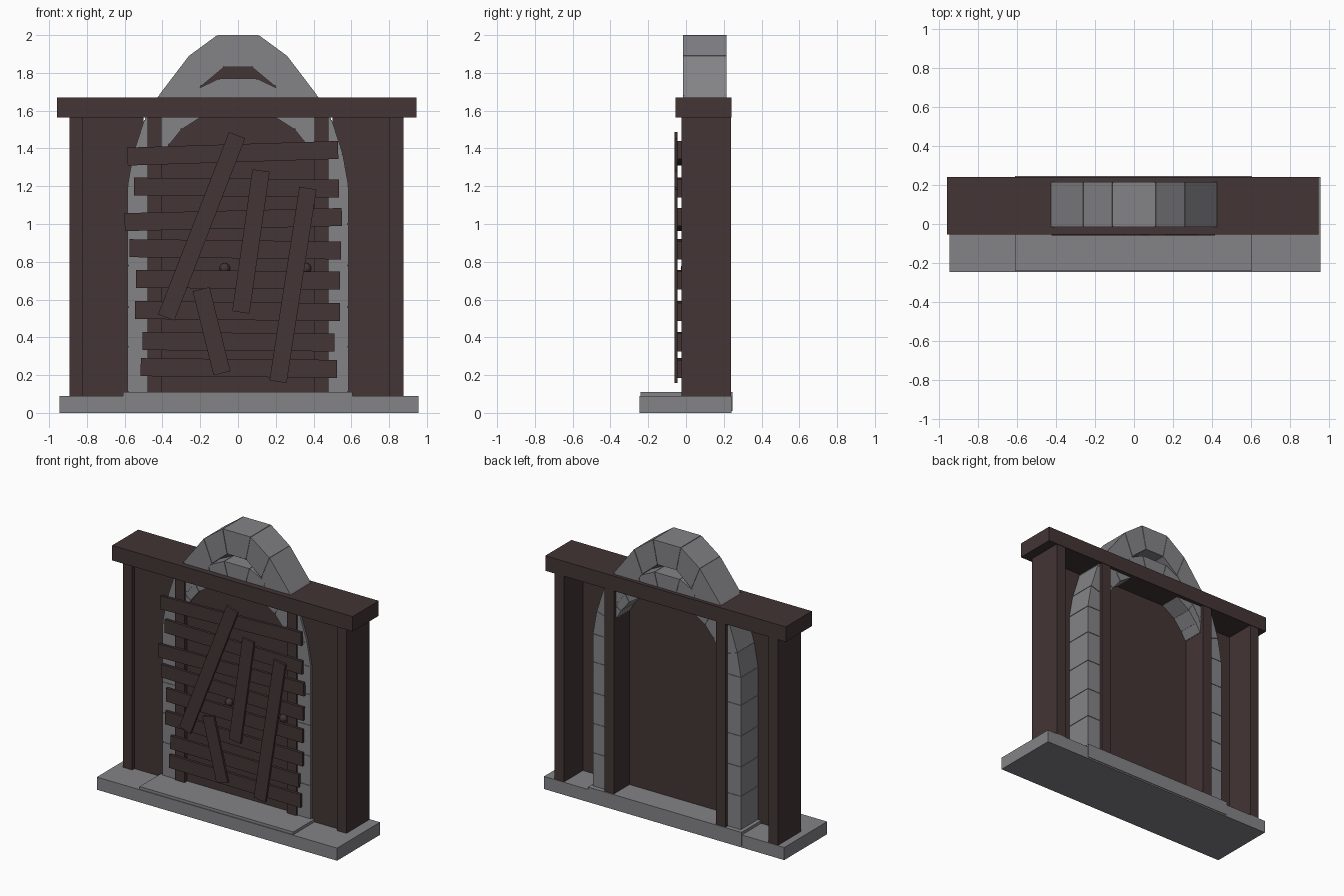
import bpy, bmesh
from mathutils import Vector

old = bpy.data.objects.get("Cube")
if old:
    bpy.data.objects.remove(old, do_unlink=True)


def material(name, colour):
    m = bpy.data.materials.new(name)
    m.use_nodes = True
    m.diffuse_color = (*colour, 1)
    bsdf = m.node_tree.nodes["Principled BSDF"]
    bsdf.inputs["Base Color"].default_value = (*colour, 1)
    bsdf.inputs["Roughness"].default_value = 0.9
    return m


STONE = material("grey stone", (0.23, 0.23, 0.245))
WOOD = material("dark brown wood", (0.056, 0.035, 0.035))


def finish(bm, name, mat):
    bmesh.ops.recalc_face_normals(bm, faces=bm.faces)
    mesh = bpy.data.meshes.new(name)
    bm.to_mesh(mesh)
    bm.free()
    mesh.materials.append(mat)
    ob = bpy.data.objects.new(name, mesh)
    bpy.context.scene.collection.objects.link(ob)
    return ob


def add_prism(bm, outline, y0, y1):
    """Extrude an (x, z) outline from y0 to y1."""
    face = bm.faces.new([bm.verts.new((x, y0, z)) for x, z in outline])
    new = bmesh.ops.extrude_face_region(bm, geom=[face])["geom"]
    verts = [v for v in new if isinstance(v, bmesh.types.BMVert)]
    bmesh.ops.translate(bm, verts=verts, vec=(0, y1 - y0, 0))


def box(name, x, y, z, mat):
    bm = bmesh.new()
    add_prism(bm, [(x[0], z[0]), (x[1], z[0]), (x[1], z[1]), (x[0], z[1])], *y)
    return finish(bm, name, mat)


def plank(name, p, q, width, y):
    """Board whose centre line runs from p to q in the front plane."""
    p, q = Vector(p), Vector(q)
    d = (q - p).normalized() * width / 2
    side = Vector((-d.y, d.x))
    bm = bmesh.new()
    add_prism(bm, [p - side, q - side, q + side, p + side], *y)
    return finish(bm, name, WOOD)


def stone_arch(name, outer, inner, y, gap=0.004, inset=0.004):
    """Blocks between matching outer and inner points, mirrored in x, on a mortar core."""
    outer = [Vector(p) for p in outer]
    inner = [Vector(p) for p in inner]
    flip = lambda pts: [Vector((-p.x, p.y)) for p in reversed(pts)]
    outer, inner = outer + flip(outer), inner + flip(inner)
    blocks, core = bmesh.new(), bmesh.new()
    for a, b, c, d in zip(outer, outer[1:], inner[1:], inner):
        g, h = (b - a).normalized() * gap / 2, (c - d).normalized() * gap / 2
        add_prism(blocks, [a + g, b - g, c - h, d + h], *y)
        s, t = (d - a).normalized() * inset, (c - b).normalized() * inset
        add_prism(core, [a + s, b + t, c - t, d - s], y[0] + inset, y[1] - inset)
    finish(blocks, name, STONE)
    finish(core, name + "_mortar", STONE)


# Stone base and doorstep
box("base_slab", (-0.945, 0.955), (-0.245, 0.24), (0, 0.09), STONE)
box("doorstep", (-0.61, 0.605), (-0.24, 0.245), (0.01, 0.11), STONE)

# Timber frame
POST_Y = (-0.025, 0.237)
box("lintel_beam", (-0.957, 0.945), (-0.055, 0.24), (1.563, 1.67), WOOD)
box("outer_post_right", (-0.893, -0.82), POST_Y, (0.09, 1.57), WOOD)
box("outer_post_left", (0.80, 0.875), POST_Y, (0.09, 1.57), WOOD)
for s, label in ((-1, "right"), (1, "left")):
    box("door_post_" + label, sorted((s * 0.405, s * 0.48)), POST_Y, (0.1, 1.57), WOOD)
    box("wall_panel_" + label, sorted((s * 0.5, s * 0.82)), (0, 0.022), (0.09, 1.57), WOOD)

# Door and the board above it
box("door_panel", (-0.41, 0.41), (0.005, 0.06), (0.1, 1.58), WOOD)
box("upper_panel", (-0.2, 0.2), (0.09, 0.1), (1.6, 1.84), WOOD)

# Stone arches: outer pillars with arch, and the smaller arch over the door
pillar = (0.11, 0.35, 0.56, 0.78, 1.0, 1.2)
stone_arch("outer_arch",
           [(0.585, z) for z in pillar]
           + [(0.555, 1.37), (0.495, 1.555), (0.42, 1.68), (0.26, 1.89), (0.11, 2.0)],
           [(0.455, z) for z in pillar]
           + [(0.435, 1.33), (0.39, 1.47), (0.31, 1.59), (0.195, 1.73), (0.075, 1.83)],
           (-0.015, 0.215))
stone_arch("inner_arch",
           [(0.46, 1.36), (0.44, 1.47), (0.36, 1.6), (0.225, 1.71), (0.1, 1.77)],
           [(0.4, 1.36), (0.365, 1.42), (0.3, 1.5), (0.19, 1.57), (0.06, 1.62)],
           (-0.013, 0.213))

# Horizontal boards: left end, right end, heights of both ends
rows = [(-0.585, 0.53, 1.357, 1.392), (-0.55, 0.535, 1.198, 1.188),
        (-0.6, 0.55, 1.01, 1.037), (-0.575, 0.545, 0.872, 0.86),
        (-0.54, 0.54, 0.71, 0.7), (-0.545, 0.54, 0.545, 0.533),
        (-0.505, 0.51, 0.38, 0.373), (-0.515, 0.525, 0.242, 0.233)]
for i, (x0, x1, z0, z1) in enumerate(rows):
    plank(f"cross_board_{i + 1}", (x0, z0), (x1, z1), 0.095, (-0.044, -0.025))

# Slanted boards nailed over them
slants = [((-0.38, 0.505), (-0.005, 1.47)), ((0.015, 0.532), (0.122, 1.283)),
          ((0.212, 0.165), (0.37, 1.19)), ((-0.195, 0.655), (-0.085, 0.21))]
for i, (p, q) in enumerate(slants):
    plank(f"slanted_board_{i + 1}", p, q, 0.092, (-0.06, -0.044))

# Door knobs
for x, label in ((-0.07, "right"), (0.36, "left")):
    bm = bmesh.new()
    bmesh.ops.create_uvsphere(bm, u_segments=12, v_segments=8, radius=0.028)
    bmesh.ops.translate(bm, verts=bm.verts, vec=(x, 0.0, 0.765))
    finish(bm, "door_knob_" + label, WOOD)
